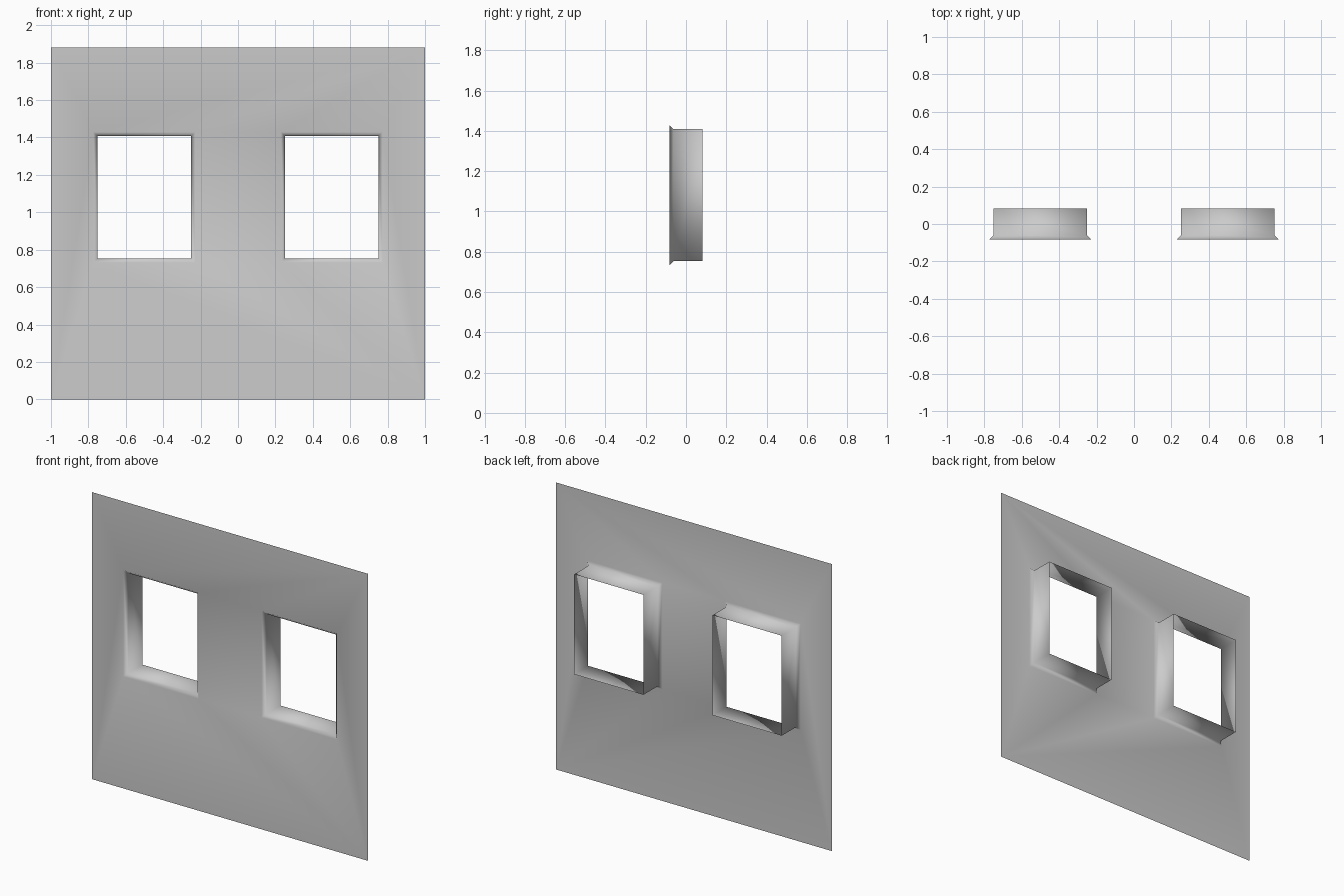
import bpy
import bmesh

cube = bpy.data.objects.get("Cube")
if cube:
    bpy.data.objects.remove(cube, do_unlink=True)

HALF_W, HEIGHT = 1.0, 1.88
FRONT, BACK = -0.083, 0.083
BEVEL = 0.021
SILL, HEAD = 0.753, 1.408
HALF_OPENING = 0.251

# Plain plaster colour
plaster = bpy.data.materials.new("light grey plaster")
plaster.use_nodes = True
colour = (0.6, 0.6, 0.6, 1.0)
plaster.diffuse_color = colour
plaster.node_tree.nodes["Principled BSDF"].inputs["Base Color"].default_value = colour

bm = bmesh.new()


def ring(x0, x1, z0, z1, y):
    """Rectangle of vertices: bottom left, bottom right, top right, top left."""
    return [bm.verts.new((x, y, z)) for x, z in ((x0, z0), (x1, z0), (x1, z1), (x0, z1))]


def window(cx):
    """Bevelled opening with a reveal running back; returns its front ring."""
    steps = ((BEVEL, FRONT), (0, FRONT + BEVEL), (0, BACK))
    rings = [ring(cx - HALF_OPENING - grow, cx + HALF_OPENING + grow,
                  SILL - grow, HEAD + grow, y) for grow, y in steps]
    for a, b in zip(rings, rings[1:]):
        for i in range(4):
            j = (i + 1) % 4
            bm.faces.new((a[i], a[j], b[j], b[i]))
    return rings[0]


# Wall face around the two openings
outer = ring(-HALF_W, HALF_W, 0, HEIGHT, FRONT)
w1, w2 = window(-0.501), window(0.501)
bm.faces.new((outer[0], outer[1], w2[1], w2[0], w1[1], w1[0]))
bm.faces.new((outer[3], w1[3], w1[2], w2[3], w2[2], outer[2]))
bm.faces.new((outer[0], w1[0], w1[3], outer[3]))
bm.faces.new((outer[1], outer[2], w2[2], w2[1]))
bm.faces.new((w1[1], w2[0], w2[3], w1[2]))

# Wall looks to the front, reveals look into the openings
bm.normal_update()
for f in bm.faces:
    f.smooth = True
bmesh.ops.recalc_face_normals(bm, faces=bm.faces)
bm.normal_update()
if sum(f.normal.y * f.calc_area() for f in bm.faces) > 0:
    bmesh.ops.reverse_faces(bm, faces=bm.faces)

mesh = bpy.data.meshes.new("window_wall")
bm.to_mesh(mesh)
bm.free()
mesh.materials.append(plaster)
wall = bpy.data.objects.new("window_wall", mesh)
bpy.context.collection.objects.link(wall)
